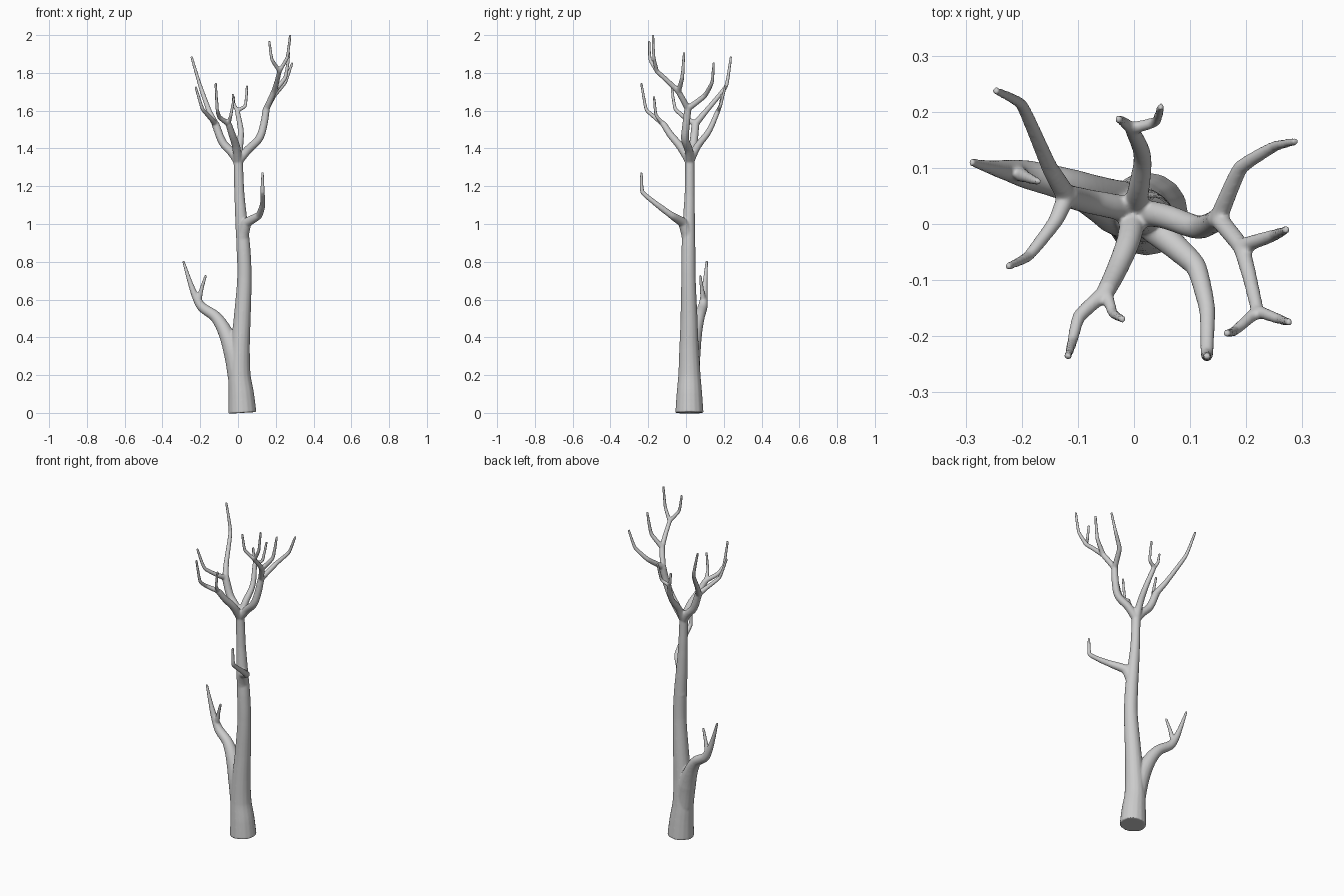
import bpy
from mathutils import Vector

# Remove the default cube only
cube = bpy.data.objects.get("Cube")
if cube:
    bpy.data.objects.remove(cube, do_unlink=True)

# One plain bark colour
bark = bpy.data.materials.new("pale_grey_bark")
bark.use_nodes = True
grey = (0.6, 0.6, 0.6, 1.0)
bark.diffuse_color = grey
bark.node_tree.nodes["Principled BSDF"].inputs["Base Color"].default_value = grey

# All limbs are splines of one tapered tube curve
wood = bpy.data.curves.new("limb_paths", "CURVE")
wood.dimensions = "3D"
wood.bevel_depth = 1.0
wood.bevel_resolution = 6
wood.resolution_u = 8
wood.use_fill_caps = True


def limb(points, start=0.0, end=0.0, bend=0.14):
    """Add a tapered limb with softly kinked bends; a fourth value is a point's radius."""
    spline = wood.splines.new("BEZIER")
    last = len(points) - 1
    spline.bezier_points.add(last)
    spots = [Vector(point[:3]) for point in points]
    for i, (knot, point) in enumerate(zip(spline.bezier_points, points)):
        taper = start + (end - start) * i / last
        before, here, after = spots[max(i - 1, 0)], spots[i], spots[min(i + 1, last)]
        along = (after - before).normalized() * bend
        knot.handle_left_type = knot.handle_right_type = "FREE"
        knot.co = here
        knot.handle_left = here - along * (here - before).length
        knot.handle_right = here + along * (after - here).length
        knot.radius = (point[3] if len(point) > 3 else taper) + 0.001


TIP = 0.006
TWIG = 0.011

# Trunk, flared at the foot and gently swaying
limb([(.023, .018, 0, .074), (.017, .018, .1, .067), (.008, .018, .2, .058),
      (.012, .016, .35, .05), (.022, .016, .5, .044), (.034, .013, .72, .037),
      (.029, .013, .87, .036), (.019, .015, 1, .032), (.008, .019, 1.15, .026),
      (.003, .02, 1.28, .024), (0, .02, 1.36, .024)], bend=.35)

# Low right branch, swelling out of the trunk, with its side twig
limb([(.005, .018, .1, .045), (-.004, .02, .2, .051), (-.03, .03, .33, .048),
      (-.073, .05, .44, .037), (-.12, .07, .51, .029), (-.19, .088, .56, .025),
      (-.222, .095, .61, .019), (-.25, .1, .68, .013), (-.29, .11, .805, TIP)], bend=.32)
limb([(-.21, .093, .58), (-.195, .085, .65), (-.17, .075, .73)], .015, TIP)

# Middle branch reaching forward and turning up
limb([(.022, .016, .86, .03), (.026, .008, .94, .032), (.045, -.015, 1.005, .026),
      (.11, -.075, 1.045, .018), (.13, -.15, 1.1, .014), (.13, -.231, 1.17, .011),
      (.13, -.236, 1.275, TIP)])

# Left crown limb up to its fork
left_fork = (.15, .01, 1.61)
left_upper = (.19, -.04, 1.7)
left_top = (.22, -.155, 1.81)
limb([(0, .02, 1.33), (.05, .015, 1.39), (.11, -.005, 1.45),
      (.135, 0, 1.52), left_fork], .023, .018, .33)
limb([left_fork, (.19, .1, 1.68), (.25, .138, 1.75), (.288, .147, 1.855)], .016, TIP)
limb([left_fork, left_upper, (.205, -.09, 1.75), left_top], .016, .011)
limb([left_upper, (.25, -.02, 1.775), (.272, -.01, 1.91)], .014, TIP)
limb([left_top, (.18, -.19, 1.87), (.165, -.195, 1.97)], TWIG, TIP)
limb([left_top, (.26, -.17, 1.88), (.277, -.175, 2.003)], TWIG, TIP)

# Right crown limb and its two long twigs
right_fork = (-.12, .05, 1.53)
limb([(0, .02, 1.33), (-.03, .03, 1.375), (-.08, .04, 1.43), right_fork], .023, .02, .33)
limb([right_fork, (-.15, .1, 1.59), (-.2, .212, 1.73), (-.247, .238, 1.888)], .018, TIP)
limb([right_fork, (-.14, .005, 1.555), (-.188, -.057, 1.61),
      (-.225, -.076, 1.728)], .016, TIP)

# Front crown limb and its twigs
front_fork = (-.05, -.12, 1.53)
limb([(0, .02, 1.33), (-.01, -.03, 1.41), (-.03, -.08, 1.47), front_fork],
     .023, .016, .33)
limb([front_fork, (-.098, -.165, 1.565), (-.11, -.21, 1.605),
      (-.118, -.237, 1.748)], .014, TIP)
limb([front_fork, (-.038, -.158, 1.575), (-.02, -.17, 1.678)], TWIG, TIP)

# Back crown limb and its twigs
back_fork = (-.004, .17, 1.6)
limb([(0, .02, 1.33), (.008, .06, 1.41), (.015, .12, 1.49), back_fork], .022, .012, .33)
limb([back_fork, (.038, .182, 1.625), (.048, .21, 1.735)], TWIG, TIP)
limb([back_fork, (-.02, .183, 1.63), (-.028, .187, 1.69)], TWIG, TIP)

# Turn the tubes into one mesh
paths = bpy.data.objects.new("limb_paths", wood)
bpy.context.collection.objects.link(paths)
bpy.context.view_layer.update()
graph = bpy.context.evaluated_depsgraph_get()
mesh = bpy.data.meshes.new_from_object(paths.evaluated_get(graph))
bpy.data.objects.remove(paths, do_unlink=True)

tree = bpy.data.objects.new("bare_tree", mesh)
bpy.context.collection.objects.link(tree)
mesh.materials.clear()
mesh.materials.append(bark)

# Fuse the limbs into one skin and soften the crotches
fuse = tree.modifiers.new("fuse_limbs", "REMESH")
fuse.mode = "VOXEL"
fuse.voxel_size = 0.004
fuse.use_smooth_shade = True
soften = tree.modifiers.new("soften_joints", "SMOOTH")
soften.factor = 0.5
soften.iterations = 14
